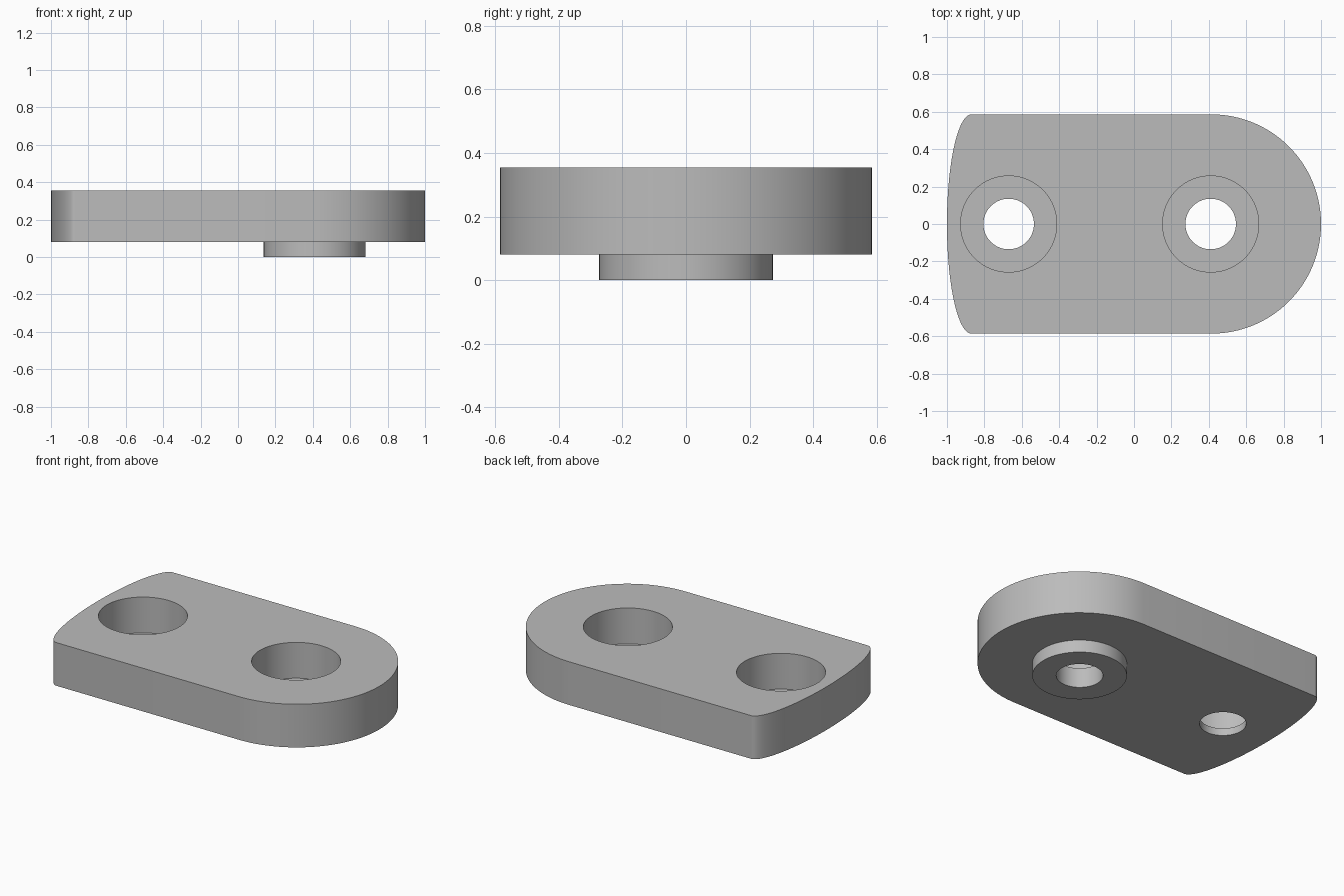
import bpy
import bmesh
from math import sin, cos, pi

cube = bpy.data.objects.get("Cube")
if cube:
    bpy.data.objects.remove(cube, do_unlink=True)

HALF_WIDTH = 0.586
HOLES_X = (-0.67, 0.41)
BASE, SHELF, TOP = 0.08, 0.127, 0.355

grey = bpy.data.materials.new("plain grey")
grey.use_nodes = True
colour = (0.5, 0.5, 0.5, 1)
grey.diffuse_color = colour
grey.node_tree.nodes["Principled BSDF"].inputs["Base Color"].default_value = colour


def arc(cx, rx, ry, start, steps=64):
    """Half ellipse about (cx, 0), counter-clockwise from the start angle."""
    angles = [start + pi * i / steps for i in range(steps + 1)]
    return [(cx + rx * cos(a), ry * sin(a)) for a in angles]


def circle(cx, r):
    return arc(cx, r, r, 0)[:-1] + arc(cx, r, r, pi)[:-1]


def prism(name, outline, z0, z1):
    """Extrude a flat outline from z0 up to z1."""
    bm = bmesh.new()
    face = bm.faces.new([bm.verts.new((x, y, z0)) for x, y in outline])
    up = bmesh.ops.extrude_face_region(bm, geom=[face])
    verts = [v for v in up["geom"] if isinstance(v, bmesh.types.BMVert)]
    bmesh.ops.translate(bm, verts=verts, vec=(0, 0, z1 - z0))
    bmesh.ops.recalc_face_normals(bm, faces=bm.faces)
    mesh = bpy.data.meshes.new(name)
    bm.to_mesh(mesh)
    bm.free()
    mesh.materials.append(grey)
    obj = bpy.data.objects.new(name, mesh)
    bpy.context.collection.objects.link(obj)
    return obj


def combine(target, other, operation):
    """Apply a boolean and discard the second object."""
    mod = target.modifiers.new(operation.lower(), "BOOLEAN")
    mod.operation, mod.object, mod.solver = operation, other, "EXACT"
    bpy.context.view_layer.objects.active = target
    bpy.ops.object.modifier_apply(modifier=mod.name)
    bpy.data.objects.remove(other, do_unlink=True)


# Plate: round right end, shallow bowed left end
outline = arc(1 - HALF_WIDTH, HALF_WIDTH, HALF_WIDTH, -pi / 2)
outline += arc(-0.87, 0.13, HALF_WIDTH, pi / 2)
plate = prism("mounting_plate", outline, BASE, TOP)

# Locating boss under the round end
boss = prism("locating_boss", circle(HOLES_X[1], 0.273), 0, BASE + 0.02)
combine(plate, boss, "UNION")

# Counterbored through holes
for x in HOLES_X:
    combine(plate, prism("counterbore", circle(x, 0.257), SHELF, TOP + 0.1), "DIFFERENCE")
    combine(plate, prism("bolt_hole", circle(x, 0.135), -0.1, TOP + 0.1), "DIFFERENCE")

bpy.ops.object.select_all(action="DESELECT")
plate.select_set(True)
bpy.context.view_layer.objects.active = plate
bpy.ops.object.shade_smooth_by_angle(angle=pi / 6)
